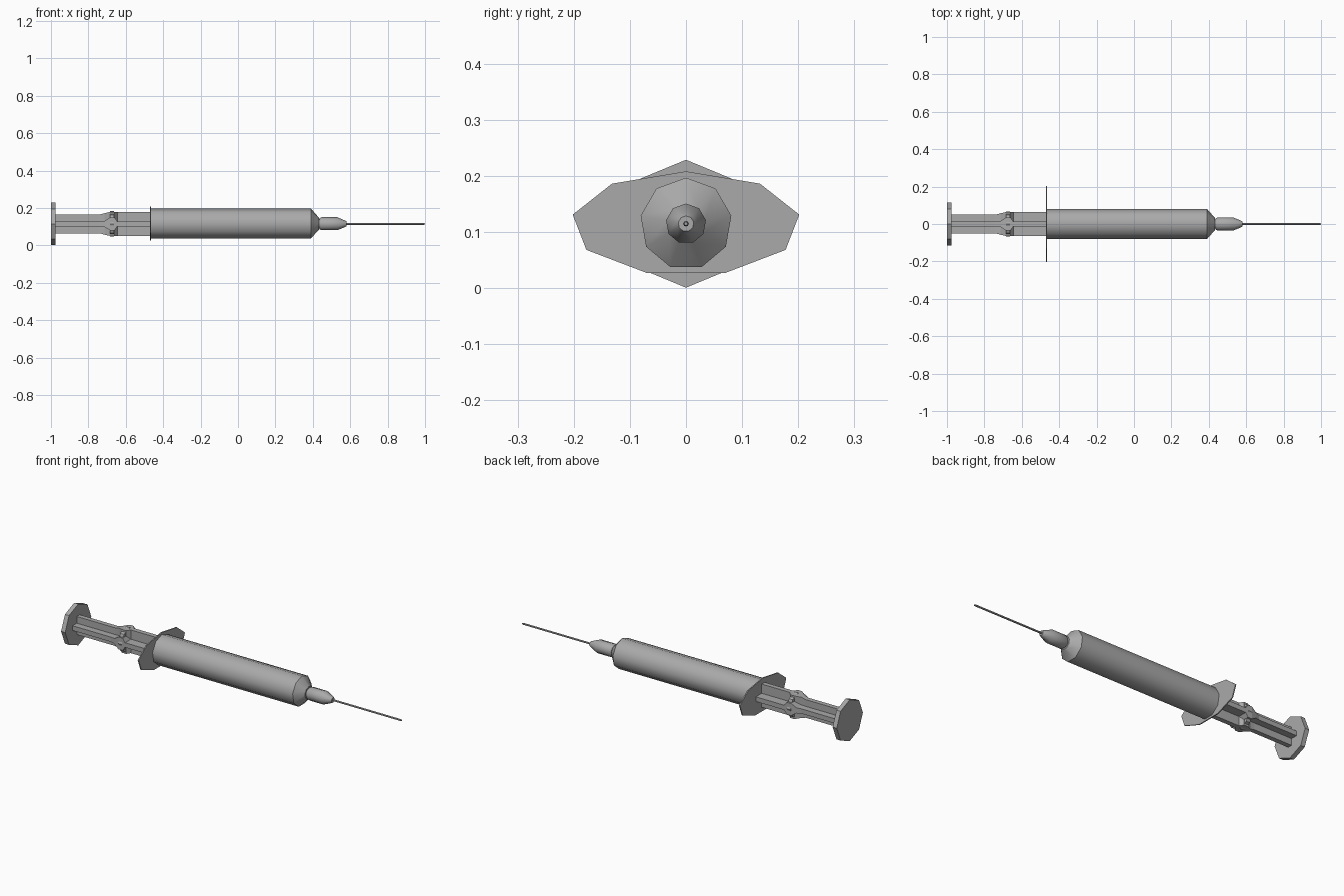
import bpy
import bmesh
from math import sin, cos, pi, radians

cube = bpy.data.objects.get("Cube")
if cube:
    bpy.data.objects.remove(cube, do_unlink=True)

AXIS_Z = 0.115

grey = bpy.data.materials.new("plain grey")
grey.use_nodes = True
colour = (0.4, 0.4, 0.4, 1)
grey.diffuse_color = colour
grey.node_tree.nodes["Principled BSDF"].inputs["Base Color"].default_value = colour


def loft(name, sections, smooth=False):
    """Skin a list of (x, [(y, z), ...]) sections along the long axis and cap both ends."""
    bm = bmesh.new()
    rings = [[bm.verts.new((x, y, z + AXIS_Z)) for y, z in pts] for x, pts in sections]
    n = len(rings[0])
    for a, b in zip(rings, rings[1:]):
        for i in range(n):
            j = (i + 1) % n
            bm.faces.new((a[i], a[j], b[j], b[i]))
    bm.faces.new(rings[0])
    bm.faces.new(rings[-1])
    bmesh.ops.recalc_face_normals(bm, faces=bm.faces)
    mesh = bpy.data.meshes.new(name)
    bm.to_mesh(mesh)
    bm.free()
    mesh.materials.append(grey)
    obj = bpy.data.objects.new(name, mesh)
    bpy.context.collection.objects.link(obj)
    if smooth:
        bpy.ops.object.select_all(action='DESELECT')
        obj.select_set(True)
        bpy.context.view_layer.objects.active = obj
        bpy.ops.object.shade_smooth_by_angle(angle=radians(42))
    return obj


def polygon(sides, ry, rz=None):
    """Regular or stretched polygon with a corner at the top."""
    rz = rz or ry
    angles = [2 * pi * i / sides for i in range(sides)]
    return [(ry * sin(a), rz * cos(a)) for a in angles]


def plus(w, t):
    """Plus-shaped section: four ribs of reach w and half thickness t."""
    pts = []
    for k in range(4):
        c, s = round(cos(k * pi / 2)), round(sin(k * pi / 2))
        pts += [(c * y - s * z, s * y + c * z) for y, z in ((w, -t), (w, t), (t, t))]
    return pts


def lathe(name, sides, profile, smooth=True):
    return loft(name, [(x, polygon(sides, r)) for x, r in profile], smooth)


# Plunger: thumb pad, ribbed stem that flares around a collar
lathe("thumb_pad", 8, [(-1.0, 0.114), (-0.975, 0.114)], smooth=False)
stem = [(-0.98, 0.05, 0.013), (-0.74, 0.05, 0.013), (-0.715, 0.057, 0.015),
        (-0.685, 0.064, 0.034), (-0.66, 0.064, 0.034), (-0.645, 0.064, 0.013),
        (-0.465, 0.064, 0.013)]
loft("plunger_stem", [(x, plus(w, t)) for x, w, t in stem])
lathe("plunger_collar", 8, [(-0.685, 0.068), (-0.662, 0.068)], smooth=False)

# Barrel with finger flange and shoulder
flange = polygon(9, 0.205, 0.0933)
loft("finger_flange", [(-0.471, flange), (-0.465, flange)])
lathe("barrel", 9, [(-0.468, 0.082), (0.39, 0.082), (0.432, 0.034)])

# Nozzle, needle hub and needle
lathe("nozzle", 9, [(0.42, 0.025), (0.45, 0.025)])
lathe("needle_hub", 9, [(0.436, 0.03), (0.446, 0.036), (0.53, 0.036),
                        (0.572, 0.018), (0.58, 0.014)])
lathe("needle", 8, [(0.57, 0.005), (0.993, 0.005), (1.0, 0.003)])
